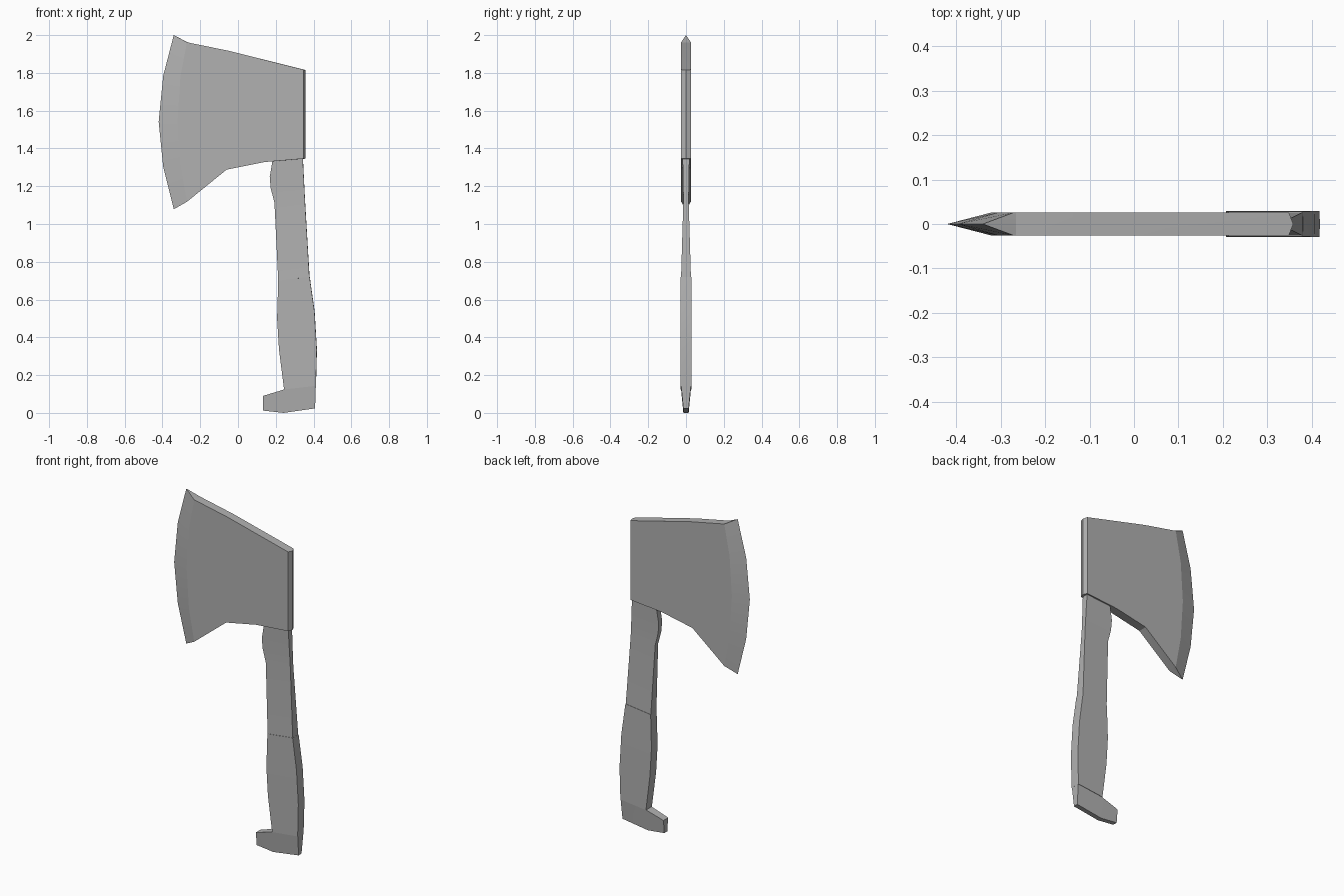
import bpy
import bmesh

if "Cube" in bpy.data.objects:
    bpy.data.objects.remove(bpy.data.objects["Cube"])

# One dark grey for the whole tool
grey = bpy.data.materials.new("dark_grey")
grey.diffuse_color = (0.44, 0.44, 0.44, 1)
grey.use_nodes = True
grey.node_tree.nodes["Principled BSDF"].inputs["Base Color"].default_value = grey.diffuse_color


def finish(name, bm):
    bmesh.ops.remove_doubles(bm, verts=bm.verts, dist=1e-5)
    bmesh.ops.recalc_face_normals(bm, faces=bm.faces)
    mesh = bpy.data.meshes.new(name)
    bm.to_mesh(mesh)
    bm.free()
    mesh.materials.append(grey)
    obj = bpy.data.objects.new(name, mesh)
    bpy.context.collection.objects.link(obj)
    bpy.ops.object.select_all(action='DESELECT')
    obj.select_set(True)
    bpy.context.view_layer.objects.active = obj
    bpy.ops.object.shade_smooth_by_angle(angle=0.26)
    return obj


def plate(name, points):
    """Closed slab: each point is (x, z, half thickness, centre x, centre z)."""
    bm = bmesh.new()
    mid = [bm.verts.new((p[3], 0, p[4])) for p in points]
    n = len(points)
    for s in (-1, 1):
        side = [bm.verts.new((p[0], s * p[2], p[1])) for p in points]
        face = bm.faces.new(side)
        for i in range(n):
            j = (i + 1) % n
            bm.faces.new((side[i], side[j], mid[j], mid[i]))
        bmesh.ops.triangulate(bm, faces=[face])
    return finish(name, bm)


def shaft(name, stations):
    """Loft through stations (left x, left z, right x, right z, half thickness)."""
    bm = bmesh.new()
    rings = []
    for xl, zl, xr, zr, t in stations:
        ring = [(xl, -t, zl), (xr - 0.001, -t, zr), (xr, 0, zr),
                (xr - 0.001, t, zr), (xl, t, zl)]
        rings.append([bm.verts.new(c) for c in ring])
    for a, b in zip(rings, rings[1:]):
        for i in range(5):
            j = (i + 1) % 5
            bm.faces.new((a[i], a[j], b[j], b[i]))
    bm.faces.new(rings[0])
    bm.faces.new(rings[-1])
    return finish(name, bm)


# Axe head: the curved bevel line pairs with the sharp edge on the centre plane
T = 0.026
bevel = [(-0.27, 1.962), (-0.305, 1.78), (-0.32, 1.545), (-0.305, 1.31), (-0.27, 1.118)]
edge = [(-0.34, 2.0), (-0.396, 1.785), (-0.42, 1.542), (-0.396, 1.303), (-0.34, 1.078)]
head = [(x, z, T, cx, cz) for (x, z), (cx, cz) in zip(bevel, edge)]
# lower rim, poll with a shallow ridge, upper rim
head += [(x, z, T, x, z) for x, z in [(-0.265, 1.122), (-0.06, 1.288), (0.14, 1.328)]]
head += [(0.348, 1.346, T, 0.358, 1.346), (0.348, 1.817, T, 0.358, 1.815)]
head += [(x, z, T, x, z) for x, z in [(-0.05, 1.917), (-0.265, 1.961)]]
plate("axe_head", head)

# Upper handle with the swelling just below the head
shaft("upper_handle", [
    (0.182, 1.332, 0.344, 1.347, 0.018),
    (0.168, 1.25, 0.348, 1.265, 0.016),
    (0.173, 1.19, 0.351, 1.205, 0.015),
    (0.193, 1.112, 0.355, 1.125, 0.014),
    (0.213, 0.70, 0.379, 0.72, 0.026)])

# Thicker grip
shaft("grip", [
    (0.213, 0.70, 0.380, 0.72, 0.028),
    (0.207, 0.50, 0.406, 0.535, 0.029),
    (0.217, 0.335, 0.418, 0.335, 0.029),
    (0.244, 0.124, 0.413, 0.143, 0.028)])

# Hooked pommel, tapering downwards
pommel = [(0.244, 0.124, 0.026), (0.133, 0.09, 0.022), (0.133, 0.012, 0.014),
          (0.241, 0.0, 0.014), (0.408, 0.024, 0.014), (0.412, 0.143, 0.026)]
plate("pommel", [(x, z, t, x, z) for x, z, t in pommel])
